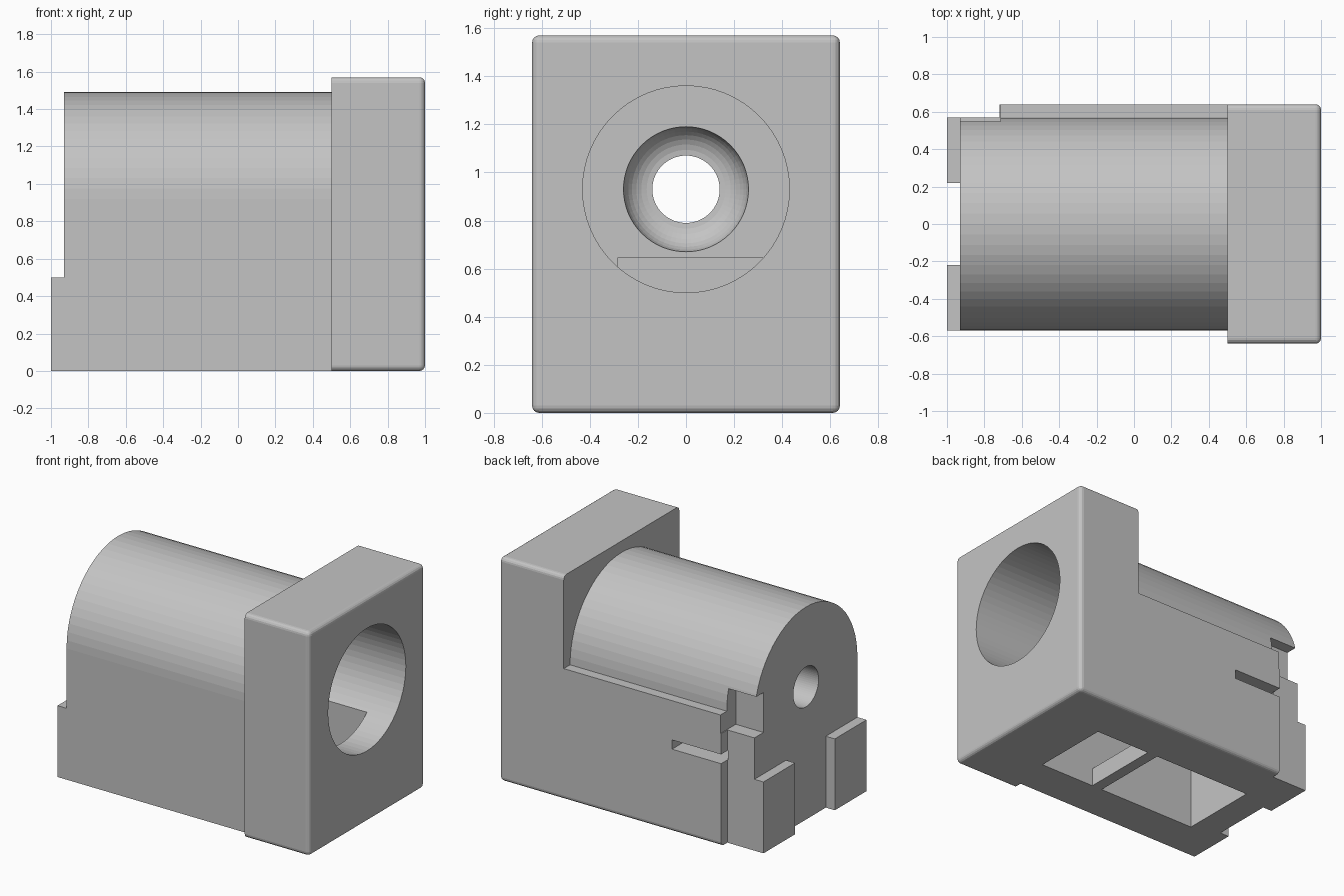
import bpy, bmesh, math

cube = bpy.data.objects.get("Cube")
if cube:
    bpy.data.objects.remove(cube)

grey = bpy.data.materials.new("plain grey")
grey.use_nodes = True
colour = (0.55, 0.55, 0.55, 1)
grey.diffuse_color = colour
grey.node_tree.nodes["Principled BSDF"].inputs["Base Color"].default_value = colour


def finish(name, bm):
    bmesh.ops.recalc_face_normals(bm, faces=bm.faces)
    mesh = bpy.data.meshes.new(name)
    bm.to_mesh(mesh)
    bm.free()
    mesh.materials.append(grey)
    obj = bpy.data.objects.new(name, mesh)
    bpy.context.collection.objects.link(obj)
    return obj


def box(name, x, y, z, rounded=None):
    """Box from ranges; rounded(edge midpoint) picks the edges to round."""
    bm = bmesh.new()
    bmesh.ops.create_cube(bm, size=1)
    for v in bm.verts:
        v.co = [r[0] if c < 0 else r[1] for c, r in zip(v.co, (x, y, z))]
    if rounded:
        edges = [e for e in bm.edges if rounded((e.verts[0].co + e.verts[1].co) / 2)]
        bmesh.ops.bevel(bm, geom=edges, offset=0.03, segments=4,
                        profile=0.5, affect='EDGES')
    return finish(name, bm)


def prism(name, outline, x0, x1):
    """Extrude a y-z outline along x."""
    bm = bmesh.new()
    face = bm.faces.new([bm.verts.new((x0, y, z)) for y, z in outline])
    new = bmesh.ops.extrude_face_region(bm, geom=[face])["geom"]
    bmesh.ops.translate(bm, vec=(x1 - x0, 0, 0),
                        verts=[g for g in new if isinstance(g, bmesh.types.BMVert)])
    return finish(name, bm)


def lathe(name, profile, z, steps=64):
    """Closed solid turned around the x axis at height z."""
    bm = bmesh.new()
    rings = []
    for x, r in profile:
        rings.append([bm.verts.new((x, r * math.cos(2 * math.pi * i / steps),
                                    z + r * math.sin(2 * math.pi * i / steps)))
                      for i in range(steps)])
    for a, b in zip(rings, rings[1:]):
        for i in range(steps):
            j = (i + 1) % steps
            bm.faces.new((a[i], a[j], b[j], b[i]))
    bm.faces.new(rings[0])
    bm.faces.new(rings[-1])
    return finish(name, bm)


def combine(target, other, operation):
    mod = target.modifiers.new(operation.lower(), 'BOOLEAN')
    mod.operation = operation
    mod.solver = 'EXACT'
    mod.object = other
    bpy.context.view_layer.objects.active = target
    bpy.ops.object.modifier_apply(modifier=mod.name)
    bpy.data.objects.remove(other)


# Arched body
R, AXIS = 0.57, 0.92
arch = [(R * math.cos(math.pi * i / 32), AXIS + R * math.sin(math.pi * i / 32))
        for i in range(33)]
housing = prism("housing", [(-R, 0), (R, 0)] + arch, -0.93, 0.6)

# Front plate, side ledge and rear posts
solids = [
    box("front_plate", (0.5, 1), (-0.64, 0.64), (0, 1.57), lambda m: m.x > 0.6),
    box("side_ledge", (-0.72, 0.7), (0.4, 0.64), (0, AXIS),
        lambda m: m.y > 0.6 and m.z < 0.1),
    box("left_post", (-1, -0.85), (0.22, R), (0, 0.5)),
    box("right_post", (-1, -0.85), (-R, -0.22), (0, 0.5)),
]
for part in solids:
    combine(housing, part, 'UNION')

# Plug bore with a rounded seat and a pin hole through the back
seat = [(-0.5 - 0.12 * math.sin(math.pi * i / 16),
         0.14 + 0.12 * math.cos(math.pi * i / 16)) for i in range(9)]
bore = lathe("bore", [(1.1, 0.43), (-0.5, 0.43)] + seat + [(-1.1, 0.14)], 0.93)

# Contact pocket, its two floor windows, the side slot and the rear notch
cutters = [
    bore,
    box("contact_pocket", (-0.73, 0.8), (-0.285, 0.285), (0.13, 0.645)),
    box("front_window", (0.12, 0.55), (-0.285, 0.285), (-0.1, 0.3)),
    box("rear_window", (-0.73, 0.04), (-0.285, 0.285), (-0.1, 0.3)),
    box("side_slot", (-0.725, -0.34), (0.2, 0.8), (0.58, 0.645)),
    box("rear_notch", (-1.1, -0.715), (0.47, 0.8), (0.79, 1.07)),
]
for part in cutters:
    combine(housing, part, 'DIFFERENCE')
